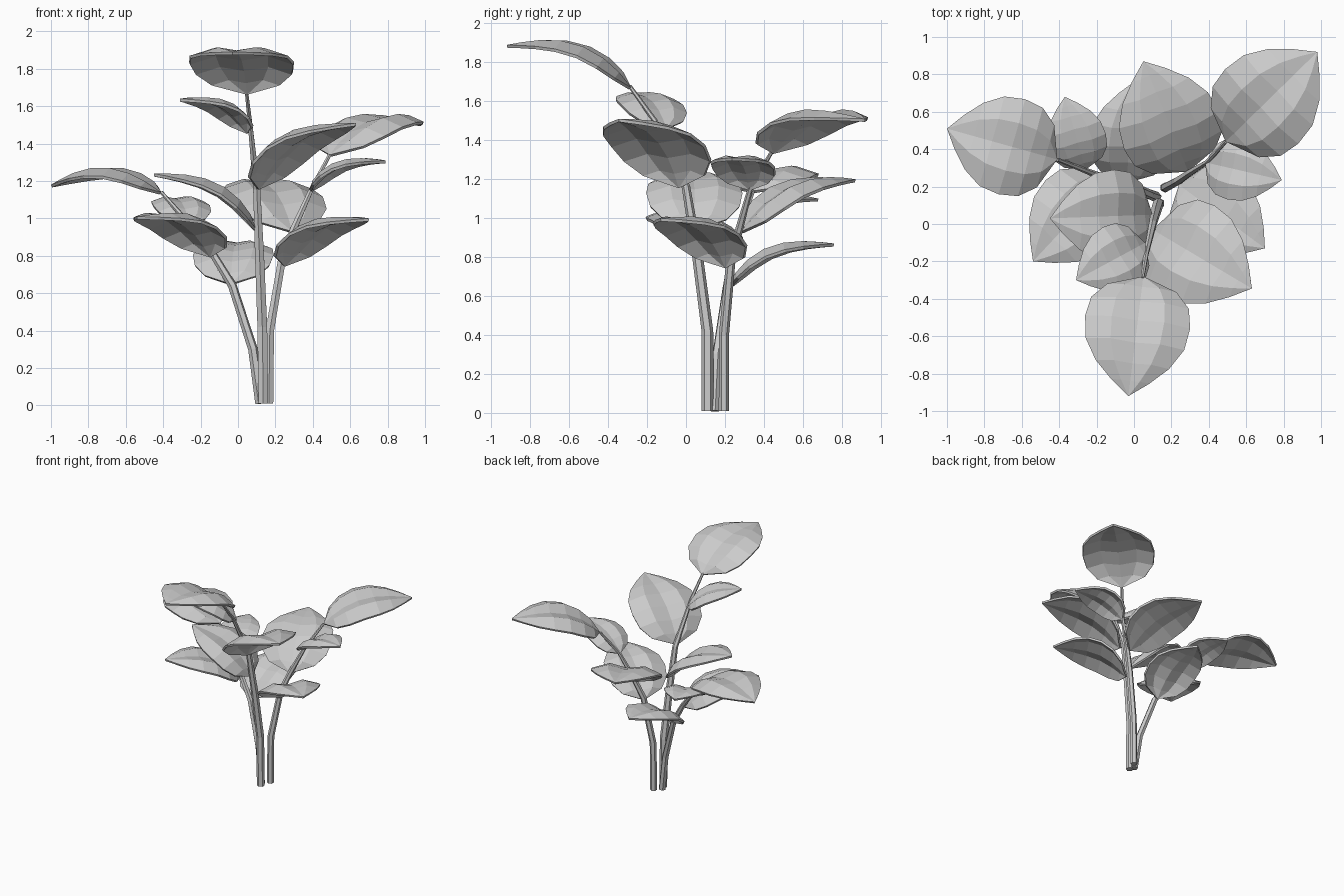
import bpy
from math import sin, pi
from mathutils import Vector

cube = bpy.data.objects.get("Cube")
if cube:
    bpy.data.objects.remove(cube, do_unlink=True)

grey = bpy.data.materials.new("plain_grey")
grey.use_nodes = True
grey.diffuse_color = (0.6, 0.6, 0.6, 1)
grey.node_tree.nodes["Principled BSDF"].inputs["Base Color"].default_value = (0.6, 0.6, 0.6, 1)


def link(name, data):
    obj = bpy.data.objects.new(name, data)
    bpy.context.collection.objects.link(obj)
    data.materials.append(grey)
    return obj


def stem(name, path):
    """Six-sided tapering stalk through (x, y, z, radius) points."""
    curve = bpy.data.curves.new(name, "CURVE")
    curve.dimensions = "3D"
    curve.bevel_depth = 1
    curve.bevel_resolution = 1
    curve.use_fill_caps = True
    spline = curve.splines.new("POLY")
    spline.points.add(len(path) - 1)
    spline.use_smooth = False
    for point, (x, y, z, r) in zip(spline.points, path):
        point.co = (x, y, z, 1)
        point.radius = r
    return link(name, curve)


# Leaf outline: position along the midrib and relative half width
ROWS = [(0.11, 0.66), (0.25, 0.93), (0.42, 1), (0.6, 0.94), (0.76, 0.7), (0.89, 0.36)]
# Cross-section: sideways position and height, a shallow M
SECTION = [(-1, -0.035), (-0.5, 0.035), (0, 0), (0.5, 0.035), (1, -0.035)]


def leaf(name, base, tip, ratio=0.395):
    """Arched, pointed leaf blade from base to tip."""
    base, tip = Vector(base), Vector(tip)
    axis = tip - base
    size = axis.length
    side = Vector((0, 0, 1)).cross(axis).normalized()
    up = axis.cross(side).normalized()
    verts = [base]
    for t, w in ROWS:
        mid = base + axis * t + up * (size * 0.15 * sin(pi * t ** 0.9))
        for s, h in SECTION:
            verts.append(mid + side * (s * w * ratio * size) + up * (h * w * size))
    verts.append(tip)
    n, last = len(SECTION), len(verts) - 1
    faces = []
    for c in range(n - 1):
        faces.append((0, 2 + c, 1 + c))
        for r in range(len(ROWS) - 1):
            a = 1 + r * n + c
            faces.append((a, a + 1, a + n + 1, a + n))
        a = last - n + c
        faces.append((a, a + 1, last))
    mesh = bpy.data.meshes.new(name)
    mesh.from_pydata(verts, [], faces)
    # Make every face look upward before thickening
    for poly in mesh.polygons:
        if poly.normal.dot(up) < 0:
            poly.flip()
    mesh.update()
    obj = link(name, mesh)
    solid = obj.modifiers.new("thickness", "SOLIDIFY")
    solid.thickness = 0.016
    solid.offset = -1
    return obj


# Three stalks fanning out from one foot
stem("front_stem", [(0.135, 0.11, 0.01, 0.03), (0.13, 0.11, 0.42, 0.03), (0.115, 0.06, 0.8, 0.028),
                    (0.1, 0, 1.16, 0.022), (0.065, -0.16, 1.5, 0.014), (0.045, -0.29, 1.68, 0.01)])
stem("left_stem", [(0.165, 0.195, 0.01, 0.027), (0.17, 0.195, 0.4, 0.026), (0.235, 0.23, 0.78, 0.024),
                   (0.3, 0.275, 0.95, 0.02), (0.39, 0.33, 1.15, 0.014), (0.49, 0.44, 1.34, 0.01)])
stem("right_stem", [(0.12, 0.145, 0.01, 0.028), (0.08, 0.16, 0.3, 0.026), (-0.03, 0.21, 0.64, 0.024),
                    (-0.14, 0.24, 0.82, 0.02), (-0.27, 0.29, 0.98, 0.015), (-0.41, 0.345, 1.14, 0.01)])

# Four leaves on each stalk, from the top down
leaf("front_top_leaf", (0.05, -0.28, 1.67), (-0.03, -0.92, 1.89), 0.415)
leaf("front_small_leaf", (0.06, -0.1, 1.46), (-0.31, -0.3, 1.64))
leaf("front_left_leaf", (0.1, -0.03, 1.16), (0.63, -0.345, 1.51))
leaf("front_right_leaf", (0.1, 0.05, 0.94), (-0.45, 0.03, 1.24))
leaf("left_top_leaf", (0.49, 0.44, 1.34), (0.98, 0.92, 1.51))
leaf("left_small_leaf", (0.38, 0.33, 1.15), (0.79, 0.235, 1.31), 0.37)
leaf("left_back_leaf", (0.29, 0.28, 0.93), (0.05, 0.87, 1.2))
leaf("left_low_leaf", (0.24, 0.21, 0.75), (0.7, -0.13, 1.0), 0.38)
leaf("right_top_leaf", (-0.41, 0.345, 1.14), (-1.0, 0.51, 1.18), 0.43)
leaf("right_small_leaf", (-0.26, 0.29, 0.97), (-0.37, 0.68, 1.1), 0.37)
leaf("right_back_leaf", (-0.04, 0.22, 0.65), (0.0, 0.76, 0.87), 0.37)
leaf("right_low_leaf", (-0.14, 0.23, 0.8), (-0.54, -0.2, 1.01))
